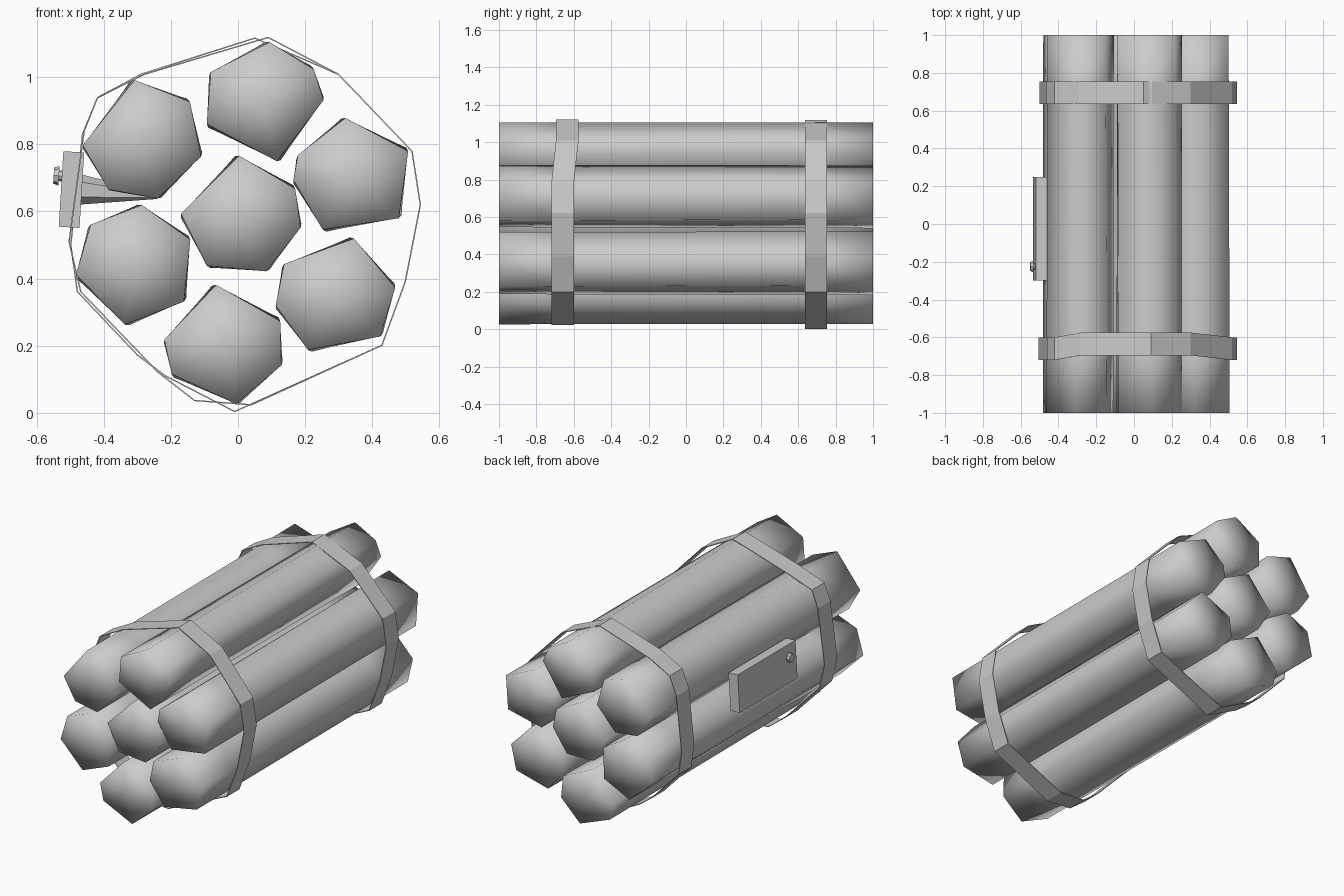
import bpy, bmesh
from math import radians, cos, sin
from mathutils import Matrix, Vector

cube = bpy.data.objects.get("Cube")
if cube:
    bpy.data.objects.remove(cube, do_unlink=True)

grey = bpy.data.materials.new("plain grey")
grey.use_nodes = True
GREY = (0.6, 0.6, 0.6, 1)
grey.diffuse_color = GREY
grey.node_tree.nodes["Principled BSDF"].inputs["Base Color"].default_value = GREY


def finish(name, bm, smooth=False):
    """Turn a bmesh into a coloured object."""
    bmesh.ops.recalc_face_normals(bm, faces=bm.faces)
    for face in bm.faces:
        face.smooth = smooth
    mesh = bpy.data.meshes.new(name)
    bm.to_mesh(mesh)
    bm.free()
    mesh.materials.append(grey)
    obj = bpy.data.objects.new(name, mesh)
    bpy.context.collection.objects.link(obj)
    return obj


def bridge(bm, ring_a, ring_b):
    """Join two closed rings with quads."""
    count = len(ring_a)
    for i in range(count):
        j = (i + 1) % count
        bm.faces.new((ring_a[i], ring_a[j], ring_b[j], ring_b[i]))


def stick(name, x, z, angles, radius=0.18, twist=4):
    """Uneven six-sided rod with fan caps and a slight twist along its length."""
    bm = bmesh.new()
    rings = []
    for y in (-1, -0.7, 0.7, 1):
        turn = twist * (y + 1) / 2
        rings.append([bm.verts.new((x + radius * cos(radians(a + turn)), y,
                                    z + radius * sin(radians(a + turn))))
                      for a in angles])
    for ring_a, ring_b in zip(rings, rings[1:]):
        bridge(bm, ring_a, ring_b)
    for ring, y in ((rings[0], -1), (rings[-1], 1)):
        hub = bm.verts.new((x, y, z))
        for i, vert in enumerate(ring):
            bm.faces.new((hub, vert, ring[(i + 1) % len(ring)]))
    return finish(name, bm, smooth=True)


def strap(name, y, path, lift, width=0.12):
    """Thin band around the bundle, shifted along y where it crosses the top."""
    bm = bmesh.new()
    rings = [[bm.verts.new((px, y + side * width / 2 + (lift if pz > 0.95 else 0), pz))
              for px, pz in path] for side in (-1, 1)]
    bridge(bm, *rings)
    obj = finish(name, bm)
    solid = obj.modifiers.new("thickness", "SOLIDIFY")
    solid.thickness = 0.004
    return obj


# Seven bundled sticks
stick("top_stick", 0.075, 0.925, (84, 33, 2, -77, -159, -210))
stick("upper_right_stick", -0.283, 0.813, (98, 39, -16, -76, -125, -175))
stick("upper_left_stick", 0.345, 0.70, (98, 26, -42, -121, -178, -202))
stick("middle_stick", 0.01, 0.586, (92, 27, -11, -66, -125, -182))
stick("lower_right_stick", -0.305, 0.44, (84, 25, -37, -100, -171, -222))
stick("lower_left_stick", 0.29, 0.348, (148, 72, 8, -42, -117, -171))
stick("bottom_stick", -0.04, 0.203, (98, 23, -20, -79, -151, -185))

# Bands: a shared left flank, with their own top, bottom and right flank
flank = [(0.30, 1.01), (0.52, 0.78), (0.545, 0.62), (0.50, 0.39), (0.43, 0.20)]
strap("front_strap", -0.66,
      [(0.09, 1.12)] + flank +
      [(0.04, 0.022), (-0.13, 0.035), (-0.24, 0.12), (-0.47, 0.36),
       (-0.505, 0.51), (-0.46, 0.84), (-0.42, 0.94), (-0.28, 1.01)], 0.025)
strap("rear_strap", 0.695,
      [(0.05, 1.118)] + flank +
      [(-0.01, 0.002), (-0.22, 0.11), (-0.30, 0.17), (-0.48, 0.36),
       (-0.50, 0.50), (-0.465, 0.83), (-0.42, 0.94), (-0.29, 1.01)], 0)

# Side panel, leaning slightly
lean = Matrix.Translation((-0.496, -0.025, 0.665)) @ Matrix.Rotation(radians(3.5), 4, "Y")
bm = bmesh.new()
bmesh.ops.create_cube(bm, size=1, matrix=lean @ Matrix.Diagonal((0.062, 0.55, 0.225, 1)))
finish("side_panel", bm)


def peg(name, start, end, r_start, r_end, sides):
    """Tapered round part between two points."""
    a, b = Vector(start), Vector(end)
    place = Matrix.Translation((a + b) / 2) @ (b - a).to_track_quat("Z", "Y").to_matrix().to_4x4()
    part = bmesh.new()
    bmesh.ops.create_cone(part, cap_ends=True, segments=sides, radius1=r_start,
                          radius2=r_end, depth=(b - a).length, matrix=place)
    return finish(name, part)


# Button on the panel and the wedge that holds it between the sticks
peg("button_stem", (-0.51, -0.225, 0.705), (-0.535, -0.225, 0.706), 0.016, 0.016, 8)
peg("button_head", (-0.533, -0.225, 0.706), (-0.549, -0.225, 0.707), 0.029, 0.024, 8)
peg("panel_wedge", (-0.47, 0, 0.665), (-0.24, 0, 0.645), 0.045, 0.008, 6)
